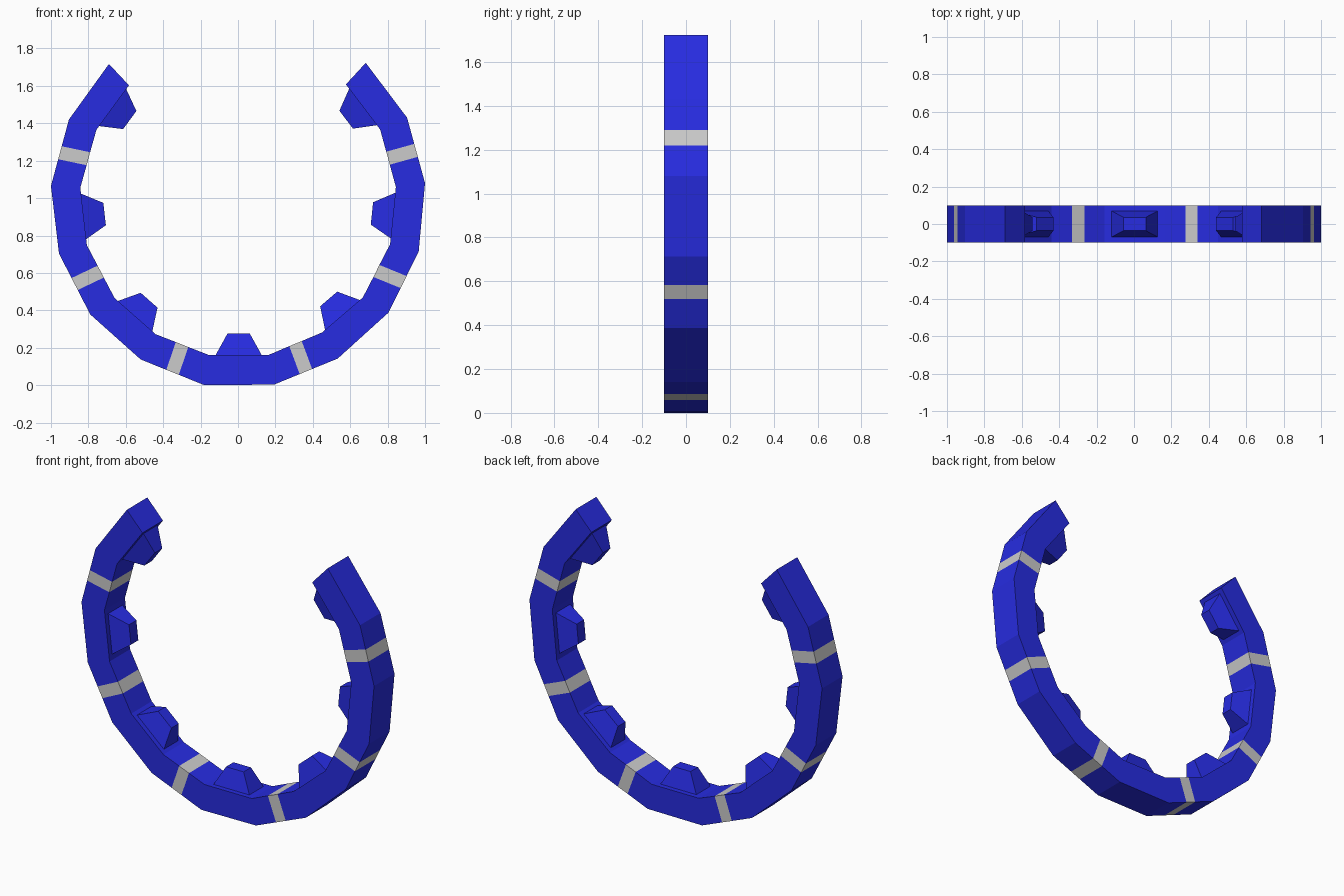
import bpy
import bmesh
from mathutils import Vector

if "Cube" in bpy.data.objects:
    bpy.data.objects.remove(bpy.data.objects["Cube"])

HALF_DEPTH = 0.1
HALF_LINK = 0.036

# Faceted C-shaped profile in (x, z), left tip round to right tip
OUTER = [(-0.69, 1.717), (-0.904, 1.42), (-1.0, 1.065), (-0.957, 0.703), (-0.79, 0.378),
         (-0.52, 0.137), (-0.18, 0.0), (0.193, 0.003), (0.533, 0.142), (0.805, 0.388),
         (0.966, 0.714), (1.0, 1.08), (0.904, 1.43), (0.683, 1.723)]
INNER = [(-0.583, 1.603), (-0.757, 1.365), (-0.843, 1.056), (-0.808, 0.748), (-0.66, 0.466),
         (-0.44, 0.272), (-0.158, 0.162), (0.165, 0.162), (0.45, 0.282), (0.667, 0.468),
         (0.813, 0.753), (0.844, 1.06), (0.76, 1.367), (0.577, 1.608)]
stations = [(Vector(o), Vector(i)) for o, i in zip(OUTER, INNER)]

blue = bpy.data.materials.new("blue")
blue.diffuse_color = (0.02, 0.025, 0.75, 1)
blue.use_nodes = True
blue.node_tree.nodes["Principled BSDF"].inputs["Base Color"].default_value = blue.diffuse_color


def loft(name, rings, material=None):
    """Closed solid through a row of four-cornered rings."""
    bm = bmesh.new()
    loops = [[bm.verts.new(p) for p in ring] for ring in rings]
    for a, b in zip(loops, loops[1:]):
        for k in range(4):
            bm.faces.new((a[k], a[(k + 1) % 4], b[(k + 1) % 4], b[k]))
    bm.faces.new(loops[0])
    bm.faces.new(loops[-1])
    bmesh.ops.recalc_face_normals(bm, faces=bm.faces)
    mesh = bpy.data.meshes.new(name)
    bm.to_mesh(mesh)
    bm.free()
    if material:
        mesh.materials.append(material)
    obj = bpy.data.objects.new(name, mesh)
    bpy.context.collection.objects.link(obj)
    return obj


def band_ring(station):
    (ox, oz), (ix, iz) = station
    d = HALF_DEPTH
    return [(ox, -d, oz), (ix, -d, iz), (ix, d, iz), (ox, d, oz)]


def tooth_ring(centre, along, half_length, half_depth):
    a, b = centre - along * half_length, centre + along * half_length
    return [(a.x, -half_depth, a.y), (b.x, -half_depth, b.y),
            (b.x, half_depth, b.y), (a.x, half_depth, a.y)]


def link_cuts(seg):
    """The two cross-sections bounding the grey link on a segment."""
    (o0, i0), (o1, i1) = stations[seg], stations[seg + 1]
    step = (o1 - o0).normalized() * HALF_LINK
    o, i = (o0 + o1) / 2, (i0 + i1) / 2
    return (o - step, i - step), (o + step, i + step)


last = len(stations) - 2
for seg in range(last + 1):
    if seg % 2:
        # Grey link flush with the band
        loft("link", [band_ring(s) for s in link_cuts(seg)])
        continue

    # Blue band piece, reaching to the neighbouring links
    row = [stations[seg], stations[seg + 1]]
    if seg > 0:
        row.insert(0, link_cuts(seg - 1)[1])
    if seg < last:
        row.append(link_cuts(seg + 1)[0])
    loft("band_piece", [band_ring(s) for s in row], blue)

    # Tapered tooth on the inner face
    i0, i1 = stations[seg][1], stations[seg + 1][1]
    along = (i1 - i0).normalized()
    inward = Vector((-along.y, along.x))
    base = (i0 + i1) / 2
    loft("tooth", [tooth_ring(base - inward * 0.01, along, 0.128, 0.072),
                   tooth_ring(base + inward * 0.113, along, 0.06, 0.036)], blue)
